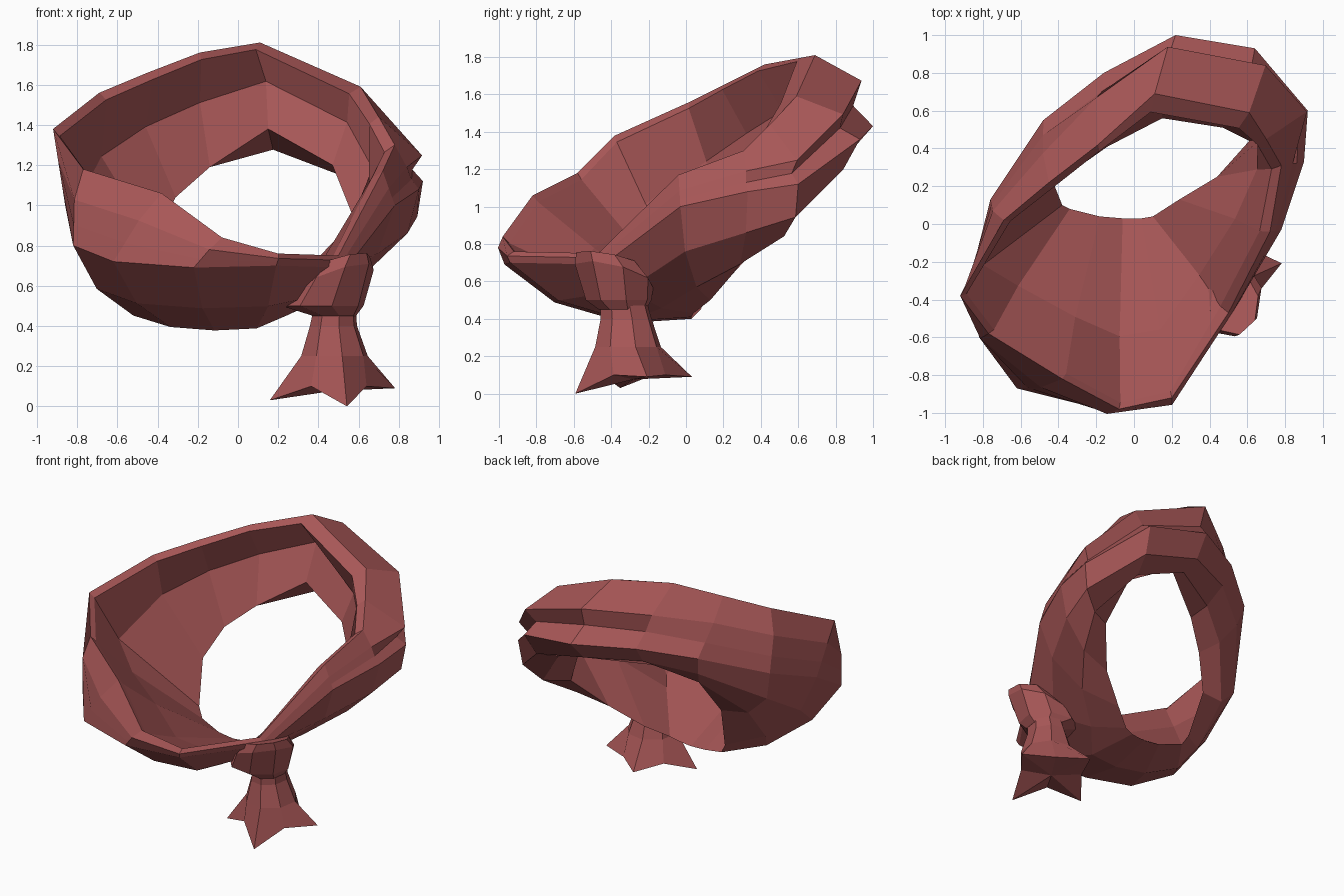
import bpy, bmesh, math
from mathutils import Vector as V

if "Cube" in bpy.data.objects:
    bpy.data.objects.remove(bpy.data.objects["Cube"])

red = bpy.data.materials.new("faded_red_cloth")
red.diffuse_color = (0.39, 0.095, 0.095, 1)
red.use_nodes = True
red.node_tree.nodes["Principled BSDF"].inputs["Base Color"].default_value = red.diffuse_color


def loft(name, rings, closed=False):
    """Skin a list of equal-length closed rings; cap the ends or join them."""
    bm = bmesh.new()
    rows = [[bm.verts.new(p) for p in r] for r in rings]
    n = len(rows[0])
    pairs = list(zip(rows, rows[1:])) + ([(rows[-1], rows[0])] if closed else [])
    for a, b in pairs:
        for i in range(n):
            j = (i + 1) % n
            bm.faces.new((a[i], a[j], b[j], b[i]))
    if not closed:
        for r in (rows[0], rows[-1]):
            c = bm.verts.new(sum((v.co for v in r), V()) / n)
            for i in range(n):
                bm.faces.new((r[i], r[(i + 1) % n], c))
    bmesh.ops.recalc_face_normals(bm, faces=bm.faces)
    me = bpy.data.meshes.new(name)
    bm.to_mesh(me)
    bm.free()
    me.materials.append(red)
    ob = bpy.data.objects.new(name, me)
    bpy.context.collection.objects.link(ob)
    return ob


# Guide paths of the neck band, going round from the knot
rim = [(.50, -.47, .75), (.72, -.04, 1.17), (.78, .31, 1.30), (.70, .45, 1.44),
       (.61, .59, 1.59), (.11, .69, 1.81), (-.19, .42, 1.76), (-.45, .22, 1.66),
       (-.69, .02, 1.56), (-.92, -.38, 1.38), (-.77, -.58, 1.18),
       (-.38, -.82, 1.06), (-.08, -.98, .84), (.20, -.92, .76)]
shoulder = [(.54, -.44, .69), (.78, -.03, 1.0), (.90, .33, 1.08), (.92, .60, 1.12),
            (.64, .93, 1.36), (.22, 1.0, 1.43), (-.16, .80, 1.42), (-.48, .55, 1.34),
            (-.76, .13, 1.15), (-.86, -.26, 1.0), (-.82, -.60, .80),
            (-.62, -.87, .72), (-.22, -.97, .69), (.19, -.94, .70)]
lip = [(.10, .04, .43), (.24, .13, .50), (.44, .25, .64), (.61, .44, .85),
       (.47, .51, 1.20), (.15, .56, 1.38), (-.14, .41, 1.19), (-.31, .29, 1.04),
       (-.42, .20, .82), (-.38, .10, .52), (-.34, .08, .45),
       (-.18, .04, .41), (-.06, .03, .40), (.04, .03, .41)]

# Fold under the back roll: station -> (height fraction, bulge, fold depth)
roll = {0: (.4, .01, 0), 1: (.5, 0, 0), 2: (.5, .0, .01), 3: (.6, .10, .06),
        4: (.42, .13, .08), 5: (.36, .14, .08), 6: (.4, .10, .04), 9: (.4, 0, 0)}

# Cross-section: thin rim, bulging back, fold, belly, lip, hollow inside
sections = []
for k, (r, s, l) in enumerate(zip(map(V, rim), map(V, shoulder), map(V, lip))):
    out = V((s.x, s.y, 0)).normalized()
    inset = .055 if k < 4 else .10 if k < 6 else .035
    inner = r - out * inset - V((0, 0, .035))
    t, bulge, groove = roll.get(k, (.4, .03, 0))
    upper = r.lerp(s, t) + out * bulge
    fold = upper.lerp(s, .55) - out * groove
    d = (s - l).normalized()
    side = V((d.x, d.y, 0)).normalized()
    down = V((side.x * d.z, side.y * d.z, -math.hypot(d.x, d.y)))
    depth = .06 if k in (0, 6, 7) else .12
    low = s.lerp(l, .3) + down * depth
    belly = s.lerp(l, .68) + down * depth
    hollow = .12 if 5 <= k <= 9 else .04
    inside = l.lerp(inner, .6) + out * hollow
    sections.append([inner, r, upper, fold, s, low, belly, l, inside])
loft("neck_band", sections, closed=True)


def ring(cx, cy, z, rx, ry, tilt=0, n=8, turn=-77):
    """Horizontal ellipse; tilt raises the side facing front right."""
    pts = []
    for i in range(n):
        a = math.radians(turn + 360 * i / n)
        x, y = rx * math.cos(a), ry * math.sin(a)
        pts.append(V((cx + x, cy + y, z + tilt * (.8 * x - .6 * y))))
    return pts


# Knot: a lumpy faceted ball tucked under the band
loft("knot", [ring(.48, -.34, .45, .11, .13), ring(.42, -.36, .50, .21, .18),
              ring(.49, -.385, .63, .19, .215, .4),
              ring(.53, -.42, .72, .13, .17, .3)])

# Tail: flares from the neck to a hem with four pointed corners
hem = ring(.47, -.28, .10, .20, .20)
centre = V((.47, -.28, 0))
for i, z in zip(range(0, 8, 2), (0, .09, .09, .03)):
    p = centre + (hem[i] - centre) * 1.6
    hem[i] = V((p.x, p.y, z))
loft("tail", [ring(.48, -.33, .47, .11, .13), ring(.475, -.32, .40, .12, .14),
              ring(.48, -.31, .25, .17, .18), hem])
